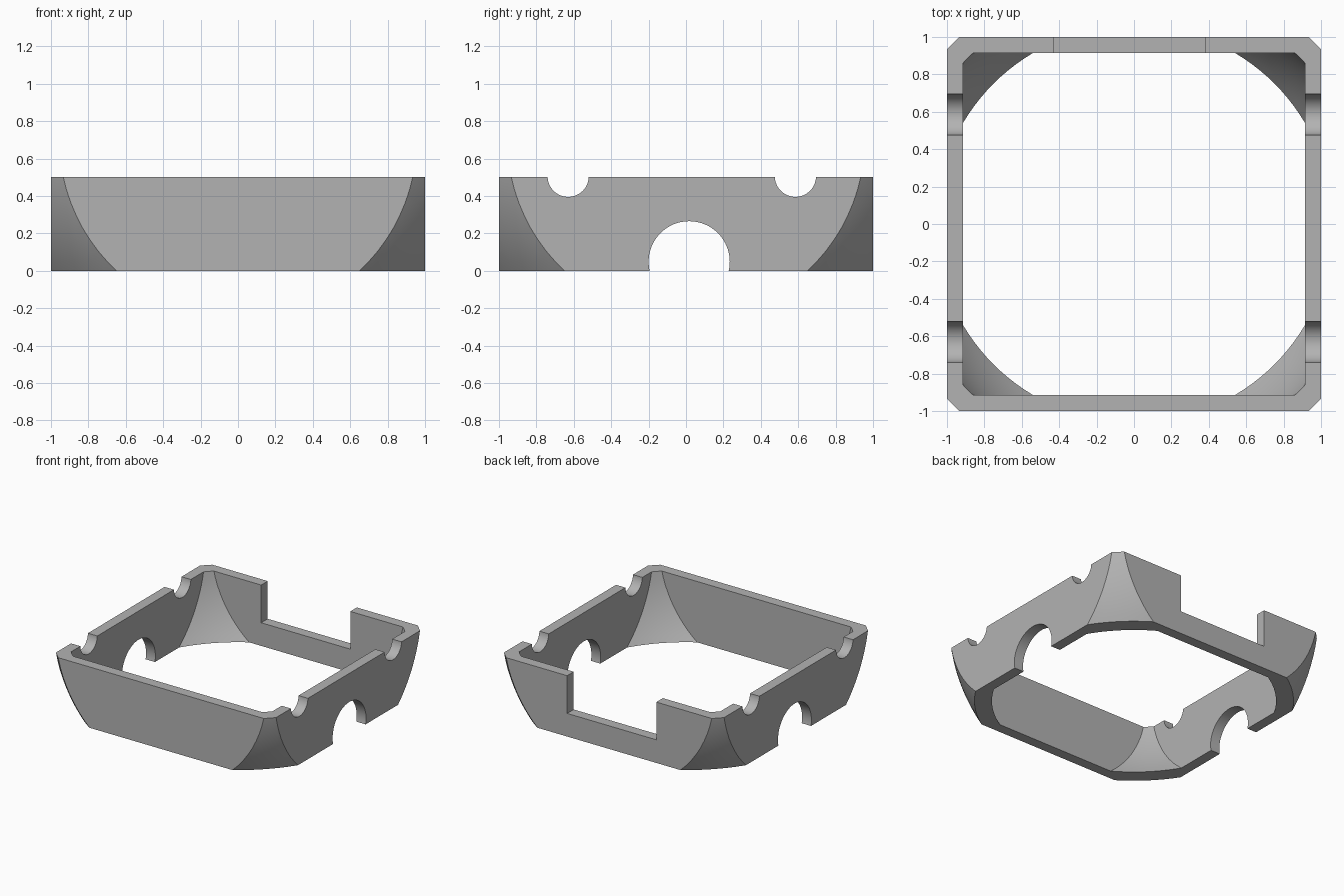
import bpy
import math

cube = bpy.data.objects.get("Cube")
if cube:
    bpy.data.objects.remove(cube, do_unlink=True)

# Single grey finish
grey = bpy.data.materials.new("mid_grey")
grey.use_nodes = True
colour = (0.45, 0.45, 0.45, 1)
grey.diffuse_color = colour
grey.node_tree.nodes["Principled BSDF"].inputs["Base Color"].default_value = colour

HEIGHT = 0.5
INNER = 0.915         # half width of the opening
SPHERE_Z = 0.7        # shared centre of the corner rounding


def box(name, low, high):
    bpy.ops.mesh.primitive_cube_add(
        size=1, location=[(a + b) / 2 for a, b in zip(low, high)])
    ob = bpy.context.object
    ob.name = name
    ob.scale = [b - a for a, b in zip(low, high)]
    bpy.ops.object.transform_apply(location=True, rotation=True, scale=True)
    ob.data.materials.append(grey)
    return ob


def ball(name, radius):
    bpy.ops.mesh.primitive_uv_sphere_add(
        segments=128, ring_count=64, radius=radius, location=(0, 0, SPHERE_Z))
    ob = bpy.context.object
    ob.name = name
    ob.data.materials.append(grey)
    return ob


def cross_cylinder(name, y, z, radius):
    bpy.ops.mesh.primitive_cylinder_add(
        vertices=64, radius=radius, depth=3, location=(0, y, z),
        rotation=(0, math.pi / 2, 0))
    ob = bpy.context.object
    ob.name = name
    ob.data.materials.append(grey)
    return ob


def combine(target, cutter, operation):
    mod = target.modifiers.new(cutter.name, "BOOLEAN")
    mod.operation = operation
    mod.solver = "EXACT"
    mod.object = cutter
    cutter.hide_render = True
    bpy.context.view_layer.objects.active = target
    bpy.ops.object.modifier_apply(modifier=mod.name)
    bpy.data.objects.remove(cutter, do_unlink=True)


# Outer shell: a block whose corners are rounded by a sphere
frame = box("frame", (-1, -1, 0), (1, 1, HEIGHT))
combine(frame, ball("outer_rounding", 1.383), "INTERSECT")

# Open middle with matching rounded corners
core = box("core", (-INNER, -INNER, -0.2), (INNER, INNER, 0.8))
combine(core, ball("inner_rounding", 1.272), "INTERSECT")
combine(frame, core, "DIFFERENCE")

# Rectangular notch in the back wall
combine(frame, box("back_notch", (-0.43, 0.8, 0.19), (0.38, 1.2, 0.8)), "DIFFERENCE")

# Round holes through both side walls: two rim notches and one lower arch
for name, y, z, radius in (("front_rim_notch", -0.63, 0.505, 0.11),
                           ("rear_rim_notch", 0.585, 0.505, 0.11),
                           ("lower_arch", 0.017, 0.048, 0.217)):
    combine(frame, cross_cylinder(name, y, z, radius), "DIFFERENCE")

# Smooth curved surfaces, crisp edges
bpy.ops.object.select_all(action="DESELECT")
frame.select_set(True)
bpy.context.view_layer.objects.active = frame
bpy.ops.object.shade_smooth_by_angle(angle=math.radians(25))
